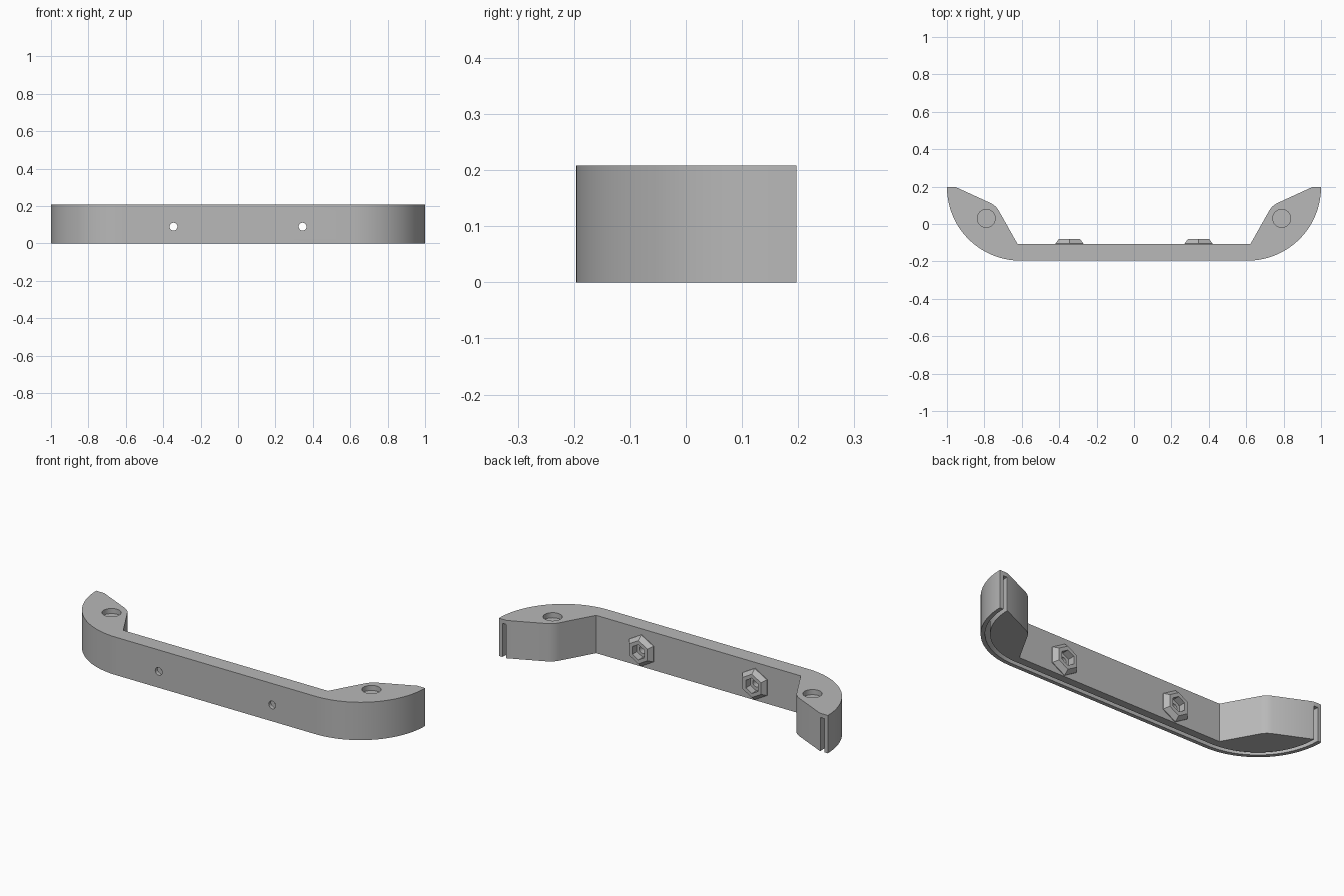
import bpy
import bmesh
from math import pi, sin, cos, radians

if "Cube" in bpy.data.objects:
    bpy.data.objects.remove(bpy.data.objects["Cube"], do_unlink=True)

HEIGHT = 0.208
FRONT, BACK, END = -0.196, -0.108, 0.197   # y of bar front, bar back, wing tips
CX, R = 0.607, 0.393                       # centre x and radius of the wing arcs
BOLT_X, BOLT_Z = 0.345, 0.09

grey = bpy.data.materials.new("plain grey")
grey.use_nodes = True
grey.diffuse_color = (0.48, 0.48, 0.48, 1)
grey.node_tree.nodes["Principled BSDF"].inputs["Base Color"].default_value = (0.48, 0.48, 0.48, 1)


def loft(name, rings):
    """Solid through rings of equal point count, closed at both ends."""
    bm = bmesh.new()
    loops = [[bm.verts.new(p) for p in ring] for ring in rings]
    for a, b in zip(loops, loops[1:]):
        for i in range(len(a)):
            j = (i + 1) % len(a)
            bm.faces.new((a[i], a[j], b[j], b[i]))
    bm.faces.new(loops[0][::-1])
    bm.faces.new(loops[-1])
    bmesh.ops.recalc_face_normals(bm, faces=bm.faces)
    mesh = bpy.data.meshes.new(name)
    bm.to_mesh(mesh)
    bm.free()
    mesh.materials.append(grey)
    obj = bpy.data.objects.new(name, mesh)
    bpy.context.collection.objects.link(obj)
    return obj


def slab(name, outline, z0, z1):
    return loft(name, [[(x, y, z) for x, y in outline] for z in (z0, z1)])


def across(name, x, sides, sections):
    """Round or hexagonal solid along y; sections are (y, radius)."""
    turn = [2 * pi * i / sides for i in range(sides)]
    return loft(name, [[(x + r * sin(a), y, BOLT_Z + r * cos(a)) for a in turn]
                       for y, r in sections])


def arc(cx, cy, r, start, stop, n):
    angles = [radians(start + (stop - start) * i / n) for i in range(n + 1)]
    return [(cx + r * cos(a), cy + r * sin(a)) for a in angles]


def mirrored(half):
    return half + [(-x, y) for x, y in reversed(half)]


def combine(target, tool, operation):
    mod = target.modifiers.new(operation.lower(), "BOOLEAN")
    mod.operation, mod.solver, mod.object = operation, "EXACT", tool
    bpy.context.view_layer.objects.active = target
    bpy.ops.object.modifier_apply(modifier=mod.name)
    bpy.data.objects.remove(tool, do_unlink=True)


# Bar with curved wings: outer arc, tip, rounded inner shoulder, bar back
half = arc(CX, END, R, -90, 0, 28) + [(0.952, END)]
half += arc(0.81, 0.022, 0.1, 116, 152, 8)
half += [(0.622, BACK)]
bracket = slab("bracket", mirrored(half), 0, HEIGHT)

# Hexagonal bosses on the back
for side in (-1, 1):
    boss = across("boss", side * BOLT_X, 6,
                  [(BACK - 0.01, 0.086), (BACK + 0.004, 0.086), (BACK + 0.029, 0.064)])
    combine(bracket, boss, "UNION")

# Narrow slot following the front, open below and at the tips
outer = arc(CX, END, R - 0.021, -90, 0, 28)
inner = arc(CX, END, R - 0.045, 0, -90, 28)
tip = END + 0.05
left = outer + [(outer[-1][0], tip), (inner[0][0], tip)] + inner
right = [(-x, y) for x, y in left]
n = len(outer) + 2
front_edge = right[:n][::-1] + left[:n]
back_edge = left[n:] + right[n:][::-1]
combine(bracket, slab("slot", front_edge + back_edge, -0.05, 0.185), "DIFFERENCE")

# Round recesses on top, nut pockets and bolt holes
for side in (-1, 1):
    recess = slab("recess", arc(side * 0.79, 0.03, 0.048, 0, 348.75, 31),
                  HEIGHT - 0.028, HEIGHT + 0.05)
    combine(bracket, recess, "DIFFERENCE")
    pocket = across("nut_pocket", side * BOLT_X, 6, [(BACK - 0.01, 0.042), (0, 0.042)])
    combine(bracket, pocket, "DIFFERENCE")
    hole = across("bolt_hole", side * BOLT_X, 24, [(FRONT - 0.05, 0.021), (0, 0.021)])
    combine(bracket, hole, "DIFFERENCE")

bpy.ops.object.select_all(action="DESELECT")
bracket.select_set(True)
bpy.context.view_layer.objects.active = bracket
bpy.ops.object.shade_smooth_by_angle(angle=radians(25))
